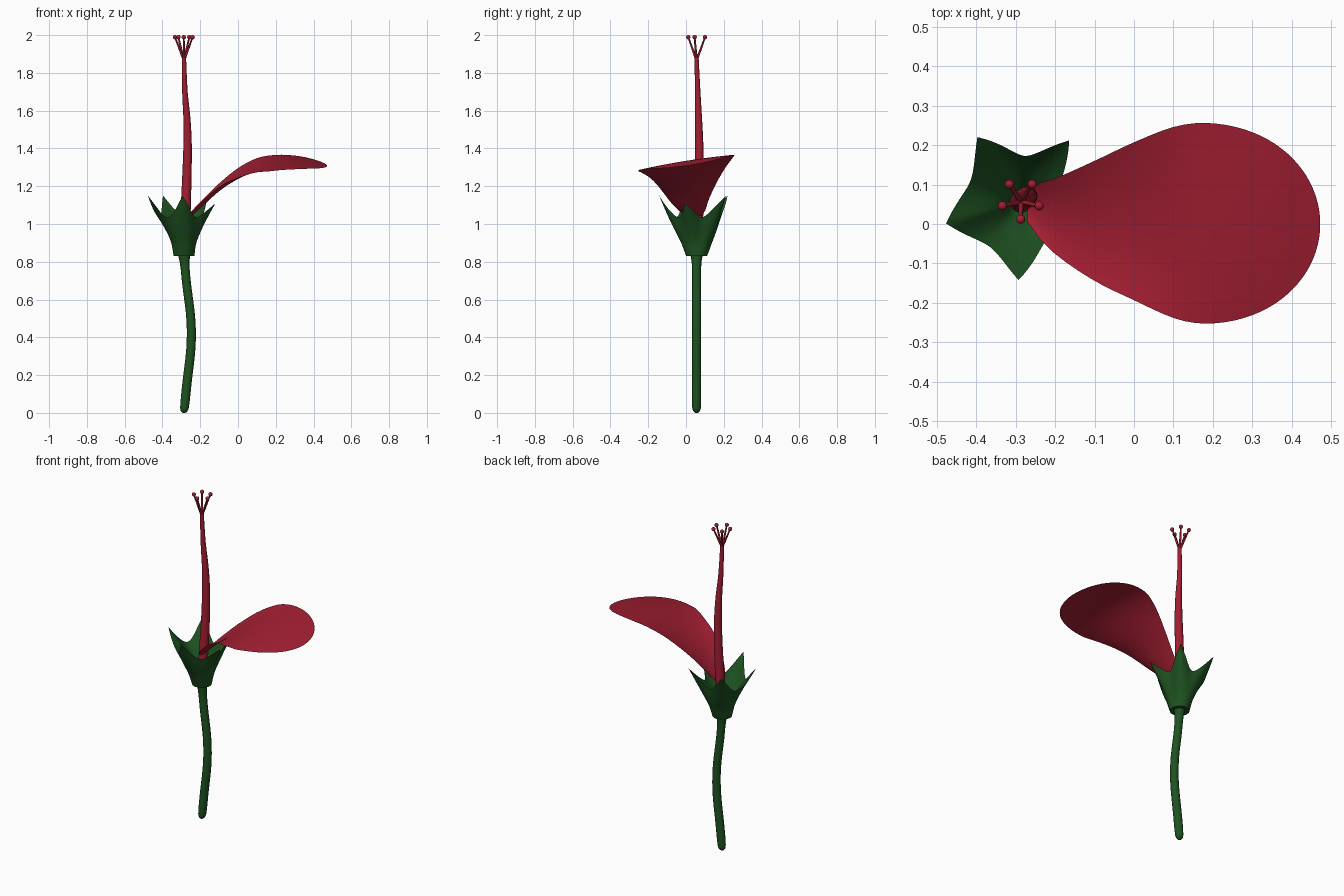
import bpy, bmesh, math
from mathutils import Vector

cube = bpy.data.objects.get("Cube")
if cube:
    bpy.data.objects.remove(cube, do_unlink=True)

CX, CY = -0.286, 0.056


def material(name, rgb):
    m = bpy.data.materials.new(name)
    m.use_nodes = True
    m.diffuse_color = (*rgb, 1)
    m.node_tree.nodes["Principled BSDF"].inputs["Base Color"].default_value = (*rgb, 1)
    return m


green = material("leaf green", (0.013, 0.085, 0.015))
red = material("petal red", (0.36, 0.013, 0.032))


def interp(keys, x):
    """Smooth curve through (x, value) keys."""
    n = len(keys)
    slope = lambda i: ((keys[min(i + 1, n - 1)][1] - keys[max(i - 1, 0)][1]) /
                       (keys[min(i + 1, n - 1)][0] - keys[max(i - 1, 0)][0]))
    i = max(k for k in range(n - 1) if k == 0 or keys[k][0] <= x)
    (a, va), (b, vb) = keys[i], keys[i + 1]
    d, t = b - a, (x - a) / (b - a)
    return (va * (2 * t**3 - 3 * t**2 + 1) + vb * (3 * t**2 - 2 * t**3)
            + d * slope(i) * (t**3 - 2 * t**2 + t) + d * slope(i + 1) * (t**3 - t**2))


def smooth(ob):
    bpy.ops.object.select_all(action='DESELECT')
    ob.select_set(True)
    bpy.context.view_layer.objects.active = ob
    bpy.ops.object.shade_smooth_by_angle(angle=math.radians(50))


def loft(name, rows, mat, closed=False):
    """Surface through rows of points; closed rows are rings with end caps."""
    bm = bmesh.new()
    grid = [[bm.verts.new(p) for p in row] for row in rows]
    for lo, hi in zip(grid, grid[1:]):
        n = len(lo)
        for j in range(n if closed else n - 1):
            k = (j + 1) % n
            bm.faces.new((lo[j], lo[k], hi[k], hi[j]))
    if closed:
        bm.faces.new(grid[0][::-1])
        bm.faces.new(grid[-1])
        bmesh.ops.recalc_face_normals(bm, faces=bm.faces)
    me = bpy.data.meshes.new(name)
    bm.to_mesh(me)
    bm.free()
    me.materials.append(mat)
    ob = bpy.data.objects.new(name, me)
    bpy.context.collection.objects.link(ob)
    smooth(ob)


def tube(name, xs, ys, rs, levels, mat, sides=16):
    """Upright tube whose centre and radius follow keys over height."""
    rows = []
    for z in levels:
        x, y, r = interp(xs, z), interp(ys, z), interp(rs, z)
        rows.append([(x + r * math.cos(a), y + r * math.sin(a), z)
                     for a in (math.tau * j / sides for j in range(sides))])
    loft(name, rows, mat, True)


# Stem with a rounded foot and a slight flare under the calyx
tube("stem", [(0, CX), (0.15, -0.271), (0.35, -0.249), (0.5, -0.25), (0.7, -0.274), (0.84, CX)],
     [(0, CY), (1, CY)],
     [(0, 0.008), (0.01, 0.018), (0.03, 0.023), (0.1, 0.0245), (0.7, 0.0235), (0.79, 0.025), (0.84, 0.033)],
     [0, 0.004, 0.01, 0.02, 0.03] + [0.06 + 0.039 * i for i in range(21)], green)

# Calyx: flaring cup with five pointed sepals, its wall thinning to the rim
BASE, VALLEY = 0.83, 1.035
flare = [(BASE, 0.055), (0.9, 0.075), (0.97, 0.107), (1.06, 0.152), (1.15, 0.198)]
per, steps = 16, 14


def calyx_ring(t, wall):
    ring = []
    for j in range(5 * per):
        sepal, k = divmod(j, per)
        peak = (1 - abs(2 * k / per - 1)) ** 1.9
        a = math.radians(196 + 72 * (sepal + k / per - 0.5))
        tip = 1.11 if sepal == 2 else 1.15
        z = BASE + t * (VALLEY + (tip - VALLEY) * peak - BASE)
        # the mouth between sepals is rounder and leans to one side
        mouth = 0.123 + 0.02 * math.cos(a - math.radians(195))
        r = interp(flare, z) + (mouth - interp(flare, VALLEY)) * (1 - peak) * t * t
        # the cup is a little broader from front to back
        r -= 0.01 * math.cos(2 * a) * math.sin(math.pi * t) + 0.03 * wall
        ring.append((CX + r * math.cos(a), CY + r * math.sin(a), z + 0.04 * wall))
    return ring


outside = [calyx_ring(i / steps, 0) for i in range(steps + 1)]
inside = [calyx_ring(1 - i / steps, i / steps) for i in range(1, steps + 1)]
loft("calyx", outside + inside, green, True)

# Single petal: a trough at its narrow base, opening to a tilted blade
mid_z = [(-0.27, 1.02), (-0.2, 1.083), (-0.1, 1.174), (0, 1.244), (0.1, 1.299), (0.17, 1.323),
         (0.25, 1.334), (0.35, 1.33), (0.472, 1.308)]
cup = [(-0.27, 0.02), (-0.2, 0.03), (-0.1, 0.032), (0, 0.027), (0.1, 0.012), (0.17, -0.002),
       (0.3, -0.008), (0.472, 0)]
mid_y = [(-0.27, 0.045), (-0.2, 0.02), (-0.1, 0.008), (0, 0.007), (0.17, 0.002), (0.472, 0)]
half = [(-0.27, 0.04), (-0.24, 0.07), (-0.2, 0.096), (-0.1, 0.152), (0, 0.2), (0.1, 0.242),
        (0.17, 0.2545), (0.25, 0.2545)]
tilt = [(-0.27, 0.03), (-0.1, 0.06), (0, 0.125), (0.1, 0.155), (0.17, 0.165), (0.472, 0.14)]
rows = []
for i in range(37):
    x = -0.27 + 0.742 * math.sin(i / 36 * math.pi / 2)
    # elliptical rounding at the outer end
    round_end = max(0, 1 - (max(0, x - 0.17) / 0.302) ** 2.1)
    w = max(0.001, interp(half, min(x, 0.17)) * math.sqrt(round_end))
    rows.append([(x, interp(mid_y, x) + v * w,
                  interp(mid_z, x) + v * w * interp(tilt, x) + v * v * interp(cup, x))
                 for v in (1 - j / 8 for j in range(17))])
loft("petal", rows, red)

# Pistil column
tube("pistil", [(0.86, CX), (1.1, -0.276), (1.4, -0.267), (1.55, -0.27), (1.7, -0.281), (1.88, -0.286)],
     [(0.86, CY), (1.2, 0.07), (1.4, 0.07), (1.6, 0.065), (1.88, CY)],
     [(0.86, 0.028), (1.1, 0.0265), (1.4, 0.0225), (1.55, 0.019), (1.7, 0.0145), (1.88, 0.011)],
     [0.86 + 1.02 * i / 32 for i in range(33)], red)

# Five stigma branches, each with a round tip
root = Vector((CX, CY, 1.865))
for n in range(5):
    a = math.radians(270 + 72 * n)
    end = Vector((-0.287 + 0.049 * math.cos(a), 0.061 + 0.049 * math.sin(a), 1.989))
    tube(f"stigma_branch_{n + 1}", [(root.z, root.x), (end.z, end.x)],
         [(root.z, root.y), (end.z, end.y)], [(root.z, 0.007), (end.z, 0.0045)],
         [root.z, (root.z + end.z) / 2, end.z], red, 8)
    bpy.ops.mesh.primitive_uv_sphere_add(segments=16, ring_count=10, radius=0.0115, location=end)
    ball = bpy.context.object
    ball.name = f"stigma_tip_{n + 1}"
    ball.data.materials.append(red)
    smooth(ball)
